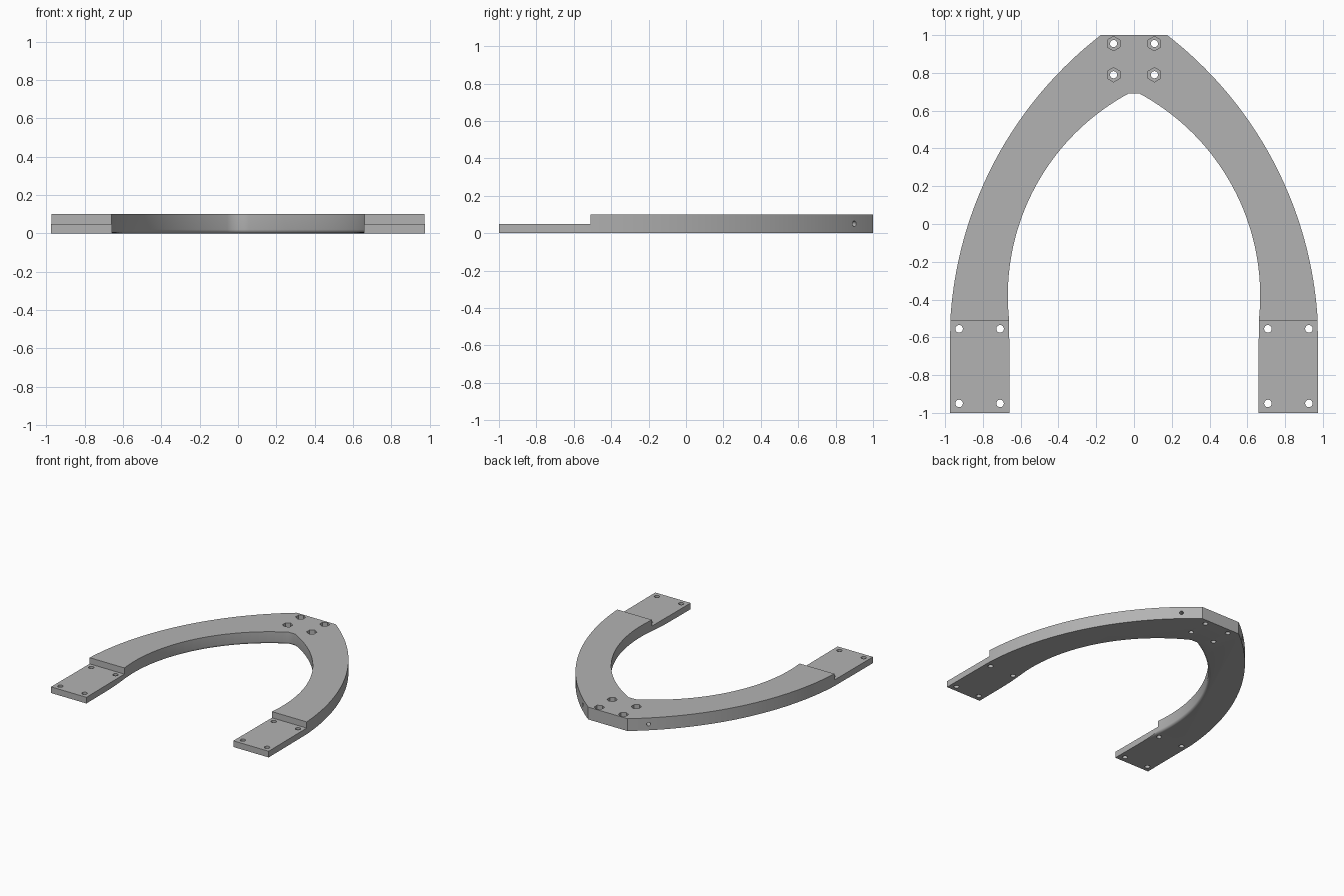
import bpy, bmesh, math
from mathutils import Vector

default = bpy.data.objects.get("Cube")
if default:
    bpy.data.objects.remove(default, do_unlink=True)

HEIGHT, PAD_HEIGHT, STEP_Y = 0.10, 0.05, -0.51

grey = bpy.data.materials.new("plain grey")
grey.use_nodes = True
colour = (0.45, 0.45, 0.45, 1)
grey.diffuse_color = colour
grey.node_tree.nodes["Principled BSDF"].inputs["Base Color"].default_value = colour


def arc(cx, cy, radius, y0, y1, steps):
    """Points on the +x side of a circle, from height y0 to y1."""
    a0, a1 = (math.asin((y - cy) / radius) for y in (y0, y1))
    angles = [a0 + (a1 - a0) * i / steps for i in range(steps + 1)]
    return [(cx + radius * math.cos(a), cy + radius * math.sin(a)) for a in angles]


def mirrored(points):
    return [(-x, y) for x, y in reversed(points)]


# Arch outline: outer curve, flat crown, inner curve, straight feet
outer = [(0.975, -1.0)] + arc(-1.084, -0.63, 2.06, STEP_Y, 1.0, 48)
inner = arc(-0.548, -0.38, 1.216, 0.69, STEP_Y, 48)
foot = [(0.658, -1.0)]
outline = outer + mirrored(outer) + mirrored(inner + foot) + inner + foot

bm = bmesh.new()
base = bm.faces.new([bm.verts.new((x, y, 0)) for x, y in outline])
top = bmesh.ops.extrude_face_region(bm, geom=[base])["geom"]
bmesh.ops.translate(bm, vec=(0, 0, HEIGHT),
                    verts=[v for v in top if isinstance(v, bmesh.types.BMVert)])
bmesh.ops.recalc_face_normals(bm, faces=bm.faces)


# Rounded lower edge along the inner curve
def on_inner(v):
    nearest = min((Vector((abs(v.co.x), v.co.y)) - Vector(p)).length for p in inner)
    return v.co.z < 0.001 and nearest < 0.001


rim = [e for e in bm.edges if all(on_inner(v) for v in e.verts)]
bmesh.ops.bevel(bm, geom=rim, offset=0.02, segments=4, profile=0.5, affect='EDGES')
mesh = bpy.data.meshes.new("arch_frame")
bm.to_mesh(mesh)
bm.free()
arch = bpy.data.objects.new("arch_frame", mesh)
bpy.context.collection.objects.link(arch)
mesh.materials.append(grey)


def cut(cutter):
    """Subtract a helper solid from the arch and discard it."""
    cutter.hide_render = True
    cutter.data.materials.append(grey)
    bpy.ops.object.select_all(action='DESELECT')
    bpy.context.view_layer.objects.active = arch
    arch.select_set(True)
    mod = arch.modifiers.new("cut", 'BOOLEAN')
    mod.operation, mod.solver, mod.object = 'DIFFERENCE', 'EXACT', cutter
    bpy.ops.object.modifier_apply(modifier=mod.name)
    bpy.data.objects.remove(cutter, do_unlink=True)


def drill(location, radius, depth, sides=20, direction=(0, 0, 1)):
    bpy.ops.mesh.primitive_cylinder_add(
        vertices=sides, radius=radius, depth=depth, location=location,
        rotation=Vector(direction).to_track_quat('Z', 'Y').to_euler())
    cut(bpy.context.object)


for side in (-1, 1):
    # Stepped mounting foot
    bpy.ops.mesh.primitive_cube_add(size=1, location=(side * 0.82, STEP_Y - 0.5, PAD_HEIGHT + 0.5))
    cut(bpy.context.object)
    for x in (0.709, 0.926):
        for y in (-0.555, -0.95):
            drill((side * x, y, 0), 0.02, 0.5)
    # Crown bolt holes with hexagonal nut pockets
    for y in (0.955, 0.79):
        drill((side * 0.108, y, 0), 0.019, 0.5)
        drill((side * 0.108, y, HEIGHT), 0.038, 0.10, sides=6)
    # Blind hole in the outer edge, square to the surface
    drill((side * 0.295, 0.9, 0.05), 0.015, 0.24, 16, (side * 0.67, 0.74, 0))

bpy.ops.object.select_all(action='DESELECT')
arch.select_set(True)
bpy.context.view_layer.objects.active = arch
bpy.ops.object.shade_smooth_by_angle(angle=math.radians(30))
